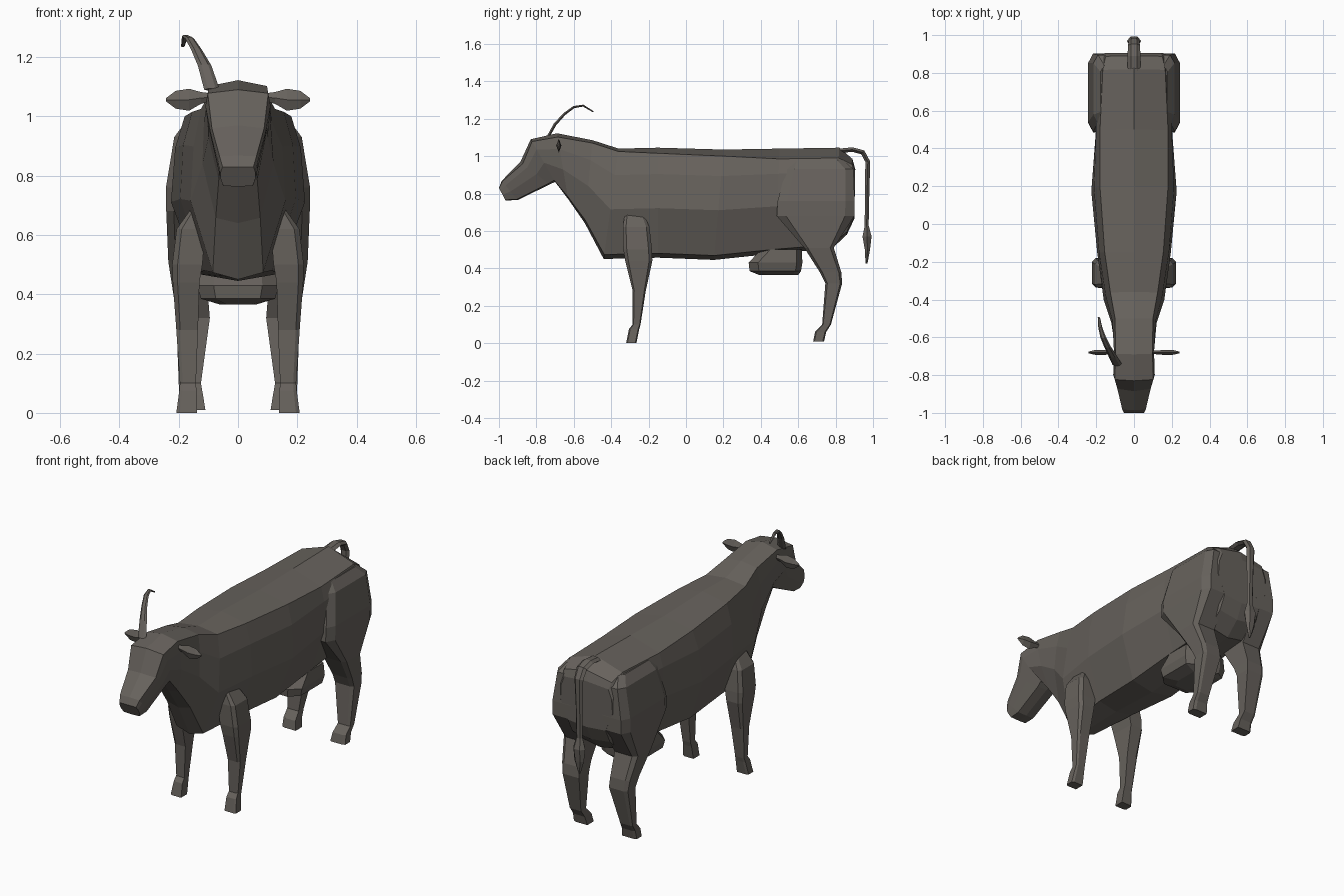
import bpy, bmesh, math
from mathutils import Vector

hide = bpy.data.materials.new("dark grey brown hide")
hide.diffuse_color = (0.135, 0.122, 0.108, 1)


def loft(name, rings):
    """Skin a list of equal-sized closed rings and cap both ends."""
    bm = bmesh.new()
    vs = [[bm.verts.new(p) for p in r] for r in rings]
    n = len(rings[0])
    for a, b in zip(vs, vs[1:]):
        for i in range(n):
            j = (i + 1) % n
            bm.faces.new((a[i], a[j], b[j], b[i]))
    bm.faces.new(vs[0])
    bm.faces.new(vs[-1])
    bmesh.ops.recalc_face_normals(bm, faces=bm.faces[:])
    me = bpy.data.meshes.new(name)
    bm.to_mesh(me)
    bm.free()
    me.materials.append(hide)
    ob = bpy.data.objects.new(name, me)
    bpy.context.collection.objects.link(ob)
    return ob


def both_sides(ob):
    """Mirror a part across the centre plane."""
    ob.modifiers.new("mirror", 'MIRROR').use_bisect_axis[0] = False


# Body and head: tilted sections from muzzle to rump
# (top y, top z, bottom y, bottom z, top half width, upper, middle, bottom, edge drop)
sections = [
    (-1.00, .83, -.965, .763, .052, .058, .060, .050, .00),
    (-.985, .868, -.90, .765, .062, .066, .064, .052, .003),
    (-.885, .97, -.73, .848, .088, .092, .085, .055, .01),
    (-.83, 1.09, -.70, .862, .102, .110, .100, .060, .012),
    (-.69, 1.122, -.63, .770, .098, .106, .100, .065, .02),
    (-.50, 1.085, -.54, .640, .100, .115, .120, .075, .015),
    (-.36, 1.04, -.44, .450, .125, .150, .160, .085, .015),
    (-.15, 1.045, -.15, .457, .155, .185, .195, .115, .03),
    (.20, 1.035, .15, .445, .180, .212, .226, .135, .035),
    (.50, 1.04, .48, .480, .180, .200, .202, .130, .055),
    (.82, 1.045, .78, .505, .165, .200, .212, .120, .055),
    (.89, .985, .86, .580, .150, .185, .190, .120, .03),
    (.905, .93, .90, .665, .140, .160, .165, .120, .01),
]
rings = []
for ty, tz, by, bz, wt, wu, wm, wb, drop in sections:
    top, bot = Vector((0, ty, tz)), Vector((0, by, bz))
    half = [(wt, drop / (tz - bz)), (wu, .24), (wm, .55), (wb, .96)]
    right = [top.lerp(bot, f) + Vector((w, 0, 0)) for w, f in half]
    left = [Vector((-p.x, p.y, p.z)) for p in reversed(right)]
    rings.append([top] + right + [bot] + left)
loft("body", rings)


# Legs: level sections (z, front y, back y, inner x, outer x), outer corners clipped
def leg(name, levels):
    out = []
    for z, y0, y1, x0, x1 in levels:
        c, d = (x1 - x0) * .18, (y1 - y0) * .12
        out.append([(x0, y0, z), (x1 - c, y0, z), (x1, y0 + d, z),
                    (x1, y1 - d, z), (x1 - c, y1, z), (x0, y1, z)])
    both_sides(loft(name, out))


leg("front_leg", [
    (.00, -.32, -.265, .138, .208), (.075, -.305, -.25, .14, .198),
    (.10, -.285, -.243, .142, .196), (.28, -.285, -.215, .135, .208),
    (.44, -.325, -.18, .13, .220), (.50, -.335, -.182, .12, .222),
    (.62, -.338, -.195, .11, .207), (.70, -.325, -.23, .10, .150)])
leg("hind_leg", [
    (.01, .68, .738, .11, .200), (.06, .69, .75, .118, .198),
    (.10, .728, .775, .125, .200), (.32, .745, .835, .095, .208),
    (.38, .715, .83, .10, .215), (.51, .632, .79, .10, .235),
    (.68, .485, .90, .10, .242), (.76, .49, .902, .10, .243),
    (.93, .535, .895, .08, .215), (.98, .56, .84, .06, .178)])

# Udder
udder = []
for z, y0, y1, w in [(.365, .39, .60, .06), (.385, .34, .615, .125),
                     (.43, .335, .622, .137), (.50, .40, .62, .13)]:
    udder.append([(-w, y0 + .05, z), (-w * .6, y0, z), (w * .6, y0, z), (w, y0 + .05, z),
                  (w, y1 - .03, z), (w * .6, y1, z), (-w * .6, y1, z), (-w, y1 - .03, z)])
loft("udder", udder)


# Strands that follow a path: (x, y, z, half width in x, half thickness)
def strand(name, path, sides):
    out = []
    pts = [Vector(p[:3]) for p in path]
    for i, p in enumerate(path):
        t = pts[min(i + 1, len(pts) - 1)] - pts[max(i - 1, 0)]
        up = Vector((0, -t.z, t.y)).normalized()
        out.append([pts[i] + Vector((p[3] * math.cos(a), 0, 0)) + up * p[4] * math.sin(a)
                    for a in [2 * math.pi * k / sides for k in range(sides)]])
    return loft(name, out)


strand("tail", [
    (0, .60, 1.022, .012, .012), (0, .80, 1.026, .034, .014), (0, .89, 1.035, .034, .014),
    (0, .945, 1.02, .032, .015), (0, .972, .97, .028, .015), (0, .968, .80, .022, .014),
    (0, .966, .63, .020, .012), (0, .968, .57, .038, .028), (0, .970, .50, .030, .016),
    (0, .965, .425, .006, .006)], 6)
strand("horn", [
    (-.088, -.745, 1.09, .026, .008), (-.112, -.70, 1.17, .023, .009),
    (-.140, -.65, 1.225, .018, .008), (-.163, -.60, 1.262, .015, .007),
    (-.178, -.55, 1.270, .011, .006), (-.186, -.495, 1.237, .006, .004)], 6)

# Ears: flattened leaf shapes
ear = []
for x, z, h, d in [(.085, 1.065, .012, .008), (.125, 1.062, .020, .010), (.165, 1.056, .037, .014),
                   (.21, 1.056, .030, .012), (.242, 1.056, .006, .004)]:
    ear.append([(x, -.68 - d, z), (x, -.68, z + h), (x, -.68 + d, z), (x, -.68, z - h)])
both_sides(loft("ear", ear))
